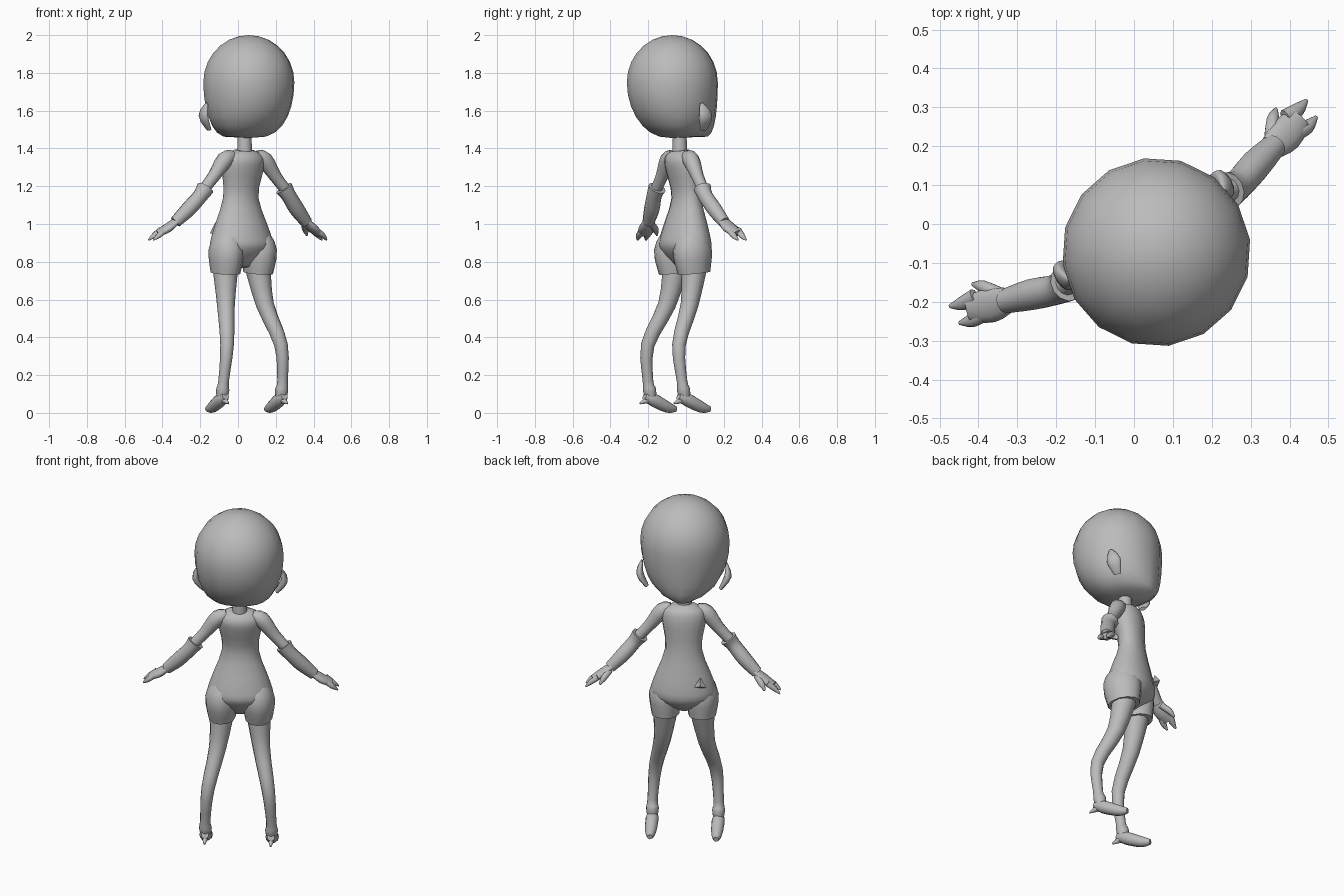
import bpy, bmesh, math
from mathutils import Matrix, Vector

default_cube = bpy.data.objects.get("Cube")
if default_cube:
    bpy.data.objects.remove(default_cube, do_unlink=True)

SHADE = 0.5
grey = bpy.data.materials.new("plain_grey")
grey.use_nodes = True
grey.diffuse_color = (SHADE, SHADE, SHADE, 1)
grey.node_tree.nodes["Principled BSDF"].inputs["Base Color"].default_value = grey.diffuse_color

# Parts are modelled facing -y, then turned to the final heading
HEADING = Matrix.Translation((.01, .01, 0)) @ Matrix.Rotation(math.radians(210), 4, 'Z')
ACROSS, FORWARD = Vector((1, 0, 0)), Vector((0, 1, 0))


def finish(name, bm, side=1):
    """Mirror if needed, place, and turn the mesh into a shaded object."""
    bm.transform(HEADING @ Matrix.Diagonal((side, 1, 1, 1)))
    bmesh.ops.recalc_face_normals(bm, faces=bm.faces)
    mesh = bpy.data.meshes.new(name)
    bm.to_mesh(mesh)
    bm.free()
    mesh.materials.append(grey)
    part = bpy.data.objects.new(name, mesh)
    bpy.context.collection.objects.link(part)
    bpy.ops.object.select_all(action='DESELECT')
    part.select_set(True)
    bpy.context.view_layer.objects.active = part
    bpy.ops.object.shade_smooth_by_angle(angle=math.radians(60))


def smooth_rows(rows, steps=3):
    """Run a flowing spline through the (x, y, z, radius) control rows."""
    keys = [Vector(row) for row in rows]
    padded = [keys[0], *keys, keys[-1]]
    result = []
    for before, start, end, after in zip(padded, padded[1:], padded[2:], padded[3:]):
        for step in range(steps):
            t = step / steps
            leave, arrive = (end - before) / 2, (after - start) / 2
            bend = start - end
            result.append(start + leave * t
                          - (bend * 3 + leave * 2 + arrive) * t ** 2
                          + (bend * 2 + leave + arrive) * t ** 3)
    return result + [keys[-1]]


def tube(name, rows, side=1, depth=1, wide=ACROSS, sides=12):
    """Closed elliptical tube; depth scales the radius square to 'wide'."""
    rows = smooth_rows(rows)
    centres = [row.to_3d() for row in rows]
    bm = bmesh.new()
    rings = []
    for i, centre in enumerate(centres):
        along = centres[min(i + 1, len(rows) - 1)] - centres[max(i - 1, 0)]
        v = along.cross(wide).normalized()
        u = v.cross(along).normalized()
        radius = rows[i].w
        ring = []
        for k in range(sides):
            angle = math.tau * k / sides
            offset = u * math.cos(angle) + v * depth * math.sin(angle)
            ring.append(bm.verts.new(centre + offset * radius))
        rings.append(ring)
    for lower, upper in zip(rings, rings[1:]):
        for k in range(sides):
            bm.faces.new((lower[k - 1], lower[k], upper[k], upper[k - 1]))
    bm.faces.new(rings[0])
    bm.faces.new(rings[-1])
    finish(name, bm, side)


# Head: a ball whose lower front is drawn out into a straight face and jaw
bm = bmesh.new()
bmesh.ops.create_uvsphere(bm, u_segments=16, v_segments=14, radius=1)
for vert in bm.verts:
    x, y, z = vert.co
    girth = max(math.hypot(x, y), .1)
    if z < 0:
        x /= girth ** .4
        if y < 0:
            y /= girth ** .9
    vert.co = (x * .243, y * .243 + .095, 1.75 + z * (.25 if z > 0 else .295))
finish("head", bm)

# Neck and trunk
tube("neck", [(0, .05, 1.5, .035), (0, .05, 1.37, .04)])
tube("torso", [(0, .05, 1.39, .06), (0, .045, 1.36, .11), (0, .03, 1.3, .12),
               (0, .01, 1.14, .1), (0, .015, .95, .165), (0, .02, .86, .17),
               (0, .03, .77, .04)], depth=.7, sides=16)

# Loose pointed flap on the front of one hip
bm = bmesh.new()
bmesh.ops.create_cone(bm, segments=3, radius1=.04, radius2=0, depth=.03, cap_ends=True,
                      matrix=Matrix.Translation((.1, -.1, .97)) @ Matrix.Rotation(math.pi / 2, 4, 'X'))
finish("hip_flap", bm)

for label, side in (("left", 1), ("right", -1)):
    # Flat leaf-shaped ear
    tube(label + "_ear", [(.2, .02, 1.5, .01), (.24, .03, 1.57, .02),
                          (.23, .05, 1.64, .005)], side, depth=2)

    # Thigh ending in a hem, with the slimmer leg below it
    tube(label + "_thigh", [(.09, .02, .95, .06), (.1, .03, .86, .09),
                            (.1, .02, .74, .075)], side, depth=1.2)
    tube(label + "_lower_leg", [(.1, .02, .76, .067), (.12, .06, .57, .047),
                                (.165, .15, .36, .036), (.18, .14, .17, .028),
                                (.18, .13, .12, .035), (.18, .12, .06, .025)], side)

    # Foot and the small spur at the heel
    tube(label + "_foot", [(.18, .16, .09, .02), (.18, .11, .07, .035),
                           (.18, .02, .03, .03), (.18, -.03, .02, .015)], side)
    tube(label + "_heel_spur", [(.18, .14, .07, .02), (.18, .19, .05, .005)], side)

    # Shoulder and bare upper arm
    tube(label + "_upper_arm", [(.07, .05, 1.36, .03), (.12, .05, 1.34, .045),
                                (.19, .05, 1.25, .033), (.27, .05, 1.16, .03)],
         side, wide=FORWARD)

    # Glove with a wide cuff, then a flattened palm
    tube(label + "_glove", [(.24, .05, 1.19, .048), (.27, .05, 1.15, .04),
                            (.33, .03, 1.08, .041), (.4, .01, 1.01, .032)],
         side, wide=FORWARD)
    tube(label + "_palm", [(.39, .01, 1.02, .033), (.44, 0, .98, .045),
                           (.49, -.02, .95, .035)], side, depth=.5, wide=FORWARD)

    # Two broad fingers and a thumb
    for finger, y in (("front", -.04), ("rear", .01)):
        tube(f"{label}_{finger}_finger", [(.46, y, .97, .02), (.5, y, .94, .018),
                                          (.53, y - .01, .915, .005)],
             side, depth=.8, wide=FORWARD, sides=8)
    tube(label + "_thumb", [(.4, -.01, 1, .018), (.43, -.05, .97, .017),
                            (.45, -.07, .94, .005)], side, sides=8)
